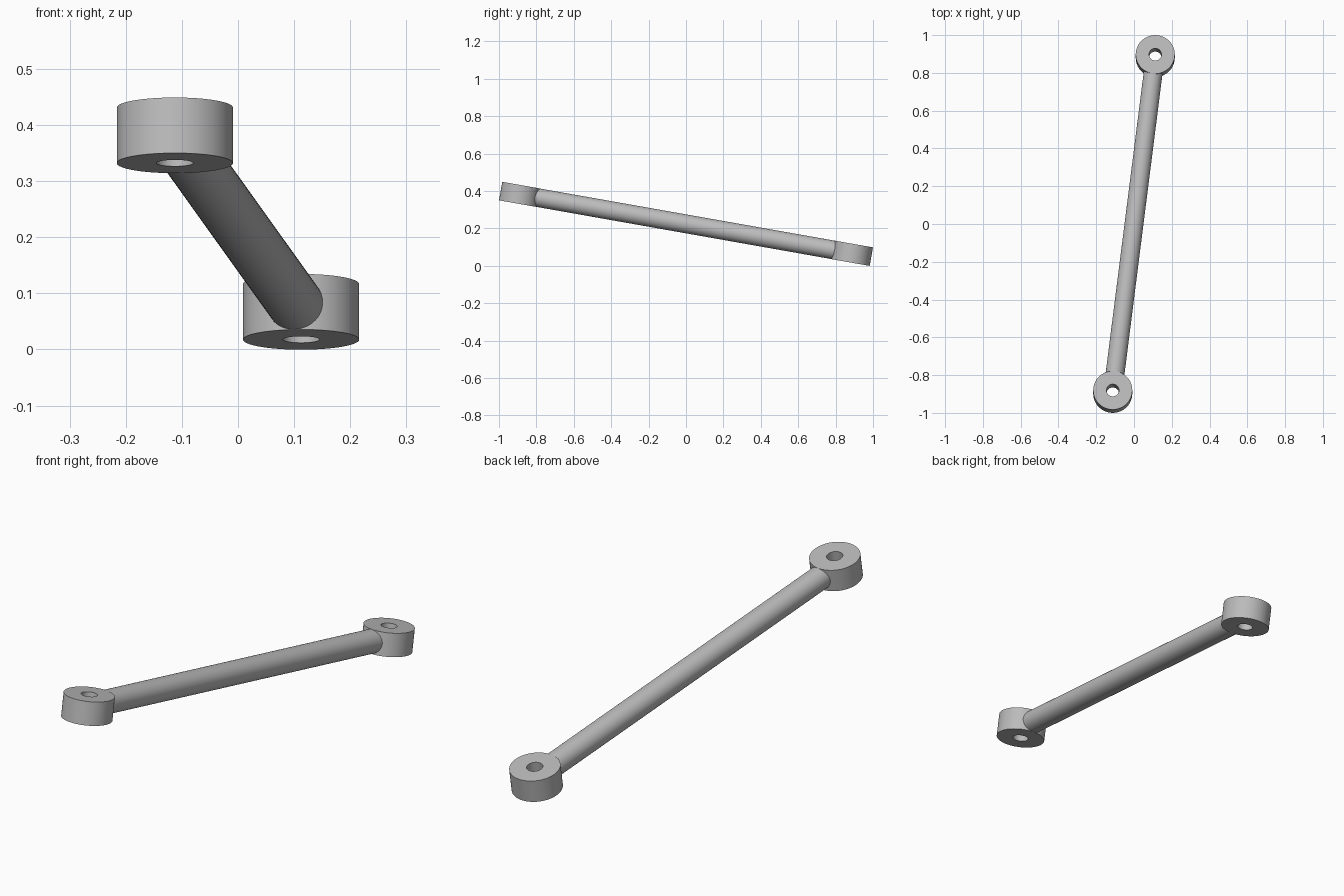
import bpy, bmesh, math
from mathutils import Matrix, Vector

cube = bpy.data.objects.get("Cube")
if cube:
    bpy.data.objects.remove(cube, do_unlink=True)

grey = bpy.data.materials.new("plain grey")
grey.use_nodes = True
colour = (0.5, 0.5, 0.5, 1)
grey.diffuse_color = colour
grey.node_tree.nodes["Principled BSDF"].inputs["Base Color"].default_value = colour

TILT = math.radians(-10)
RING_R, HOLE_R, HEIGHT, ROD_R = 0.1035, 0.033, 0.1005, 0.0499
FRONT = Vector((-0.1125, -0.889, 0.3815))
BACK = Vector((0.1125, 0.889, 0.067))


def finish(name, bm):
    bmesh.ops.recalc_face_normals(bm, faces=bm.faces)
    mesh = bpy.data.meshes.new(name)
    bm.to_mesh(mesh)
    bm.free()
    mesh.materials.append(grey)
    obj = bpy.data.objects.new(name, mesh)
    bpy.context.collection.objects.link(obj)
    bpy.ops.object.select_all(action="DESELECT")
    obj.select_set(True)
    bpy.context.view_layer.objects.active = obj
    bpy.ops.object.shade_smooth_by_angle(angle=math.radians(30))
    return obj


def eye(name, centre):
    # Spin a rectangular section into a ring, then tilt its axis
    bm = bmesh.new()
    h = HEIGHT / 2
    verts = [bm.verts.new((r, 0, z)) for r, z in
             ((HOLE_R, -h), (RING_R, -h), (RING_R, h), (HOLE_R, h))]
    edges = [bm.edges.new((verts[i], verts[(i + 1) % 4])) for i in range(4)]
    bmesh.ops.spin(bm, geom=verts + edges, cent=(0, 0, 0), axis=(0, 0, 1),
                   angle=math.tau, steps=64, use_merge=True)
    bmesh.ops.remove_doubles(bm, verts=bm.verts, dist=1e-5)
    obj = finish(name, bm)
    obj.matrix_world = Matrix.Translation(centre) @ Matrix.Rotation(TILT, 4, "X")


# End eyes
eye("front_eye", FRONT)
eye("back_eye", BACK)

# Rod, ending inside the ring walls without reaching the holes
span = BACK - FRONT
bm = bmesh.new()
bmesh.ops.create_cone(bm, cap_ends=True, segments=64, radius1=ROD_R, radius2=ROD_R,
                      depth=span.length - 0.14)
rod = finish("connecting_rod", bm)
rod.matrix_world = (Matrix.Translation((FRONT + BACK) / 2)
                    @ span.to_track_quat("Z", "Y").to_matrix().to_4x4())
